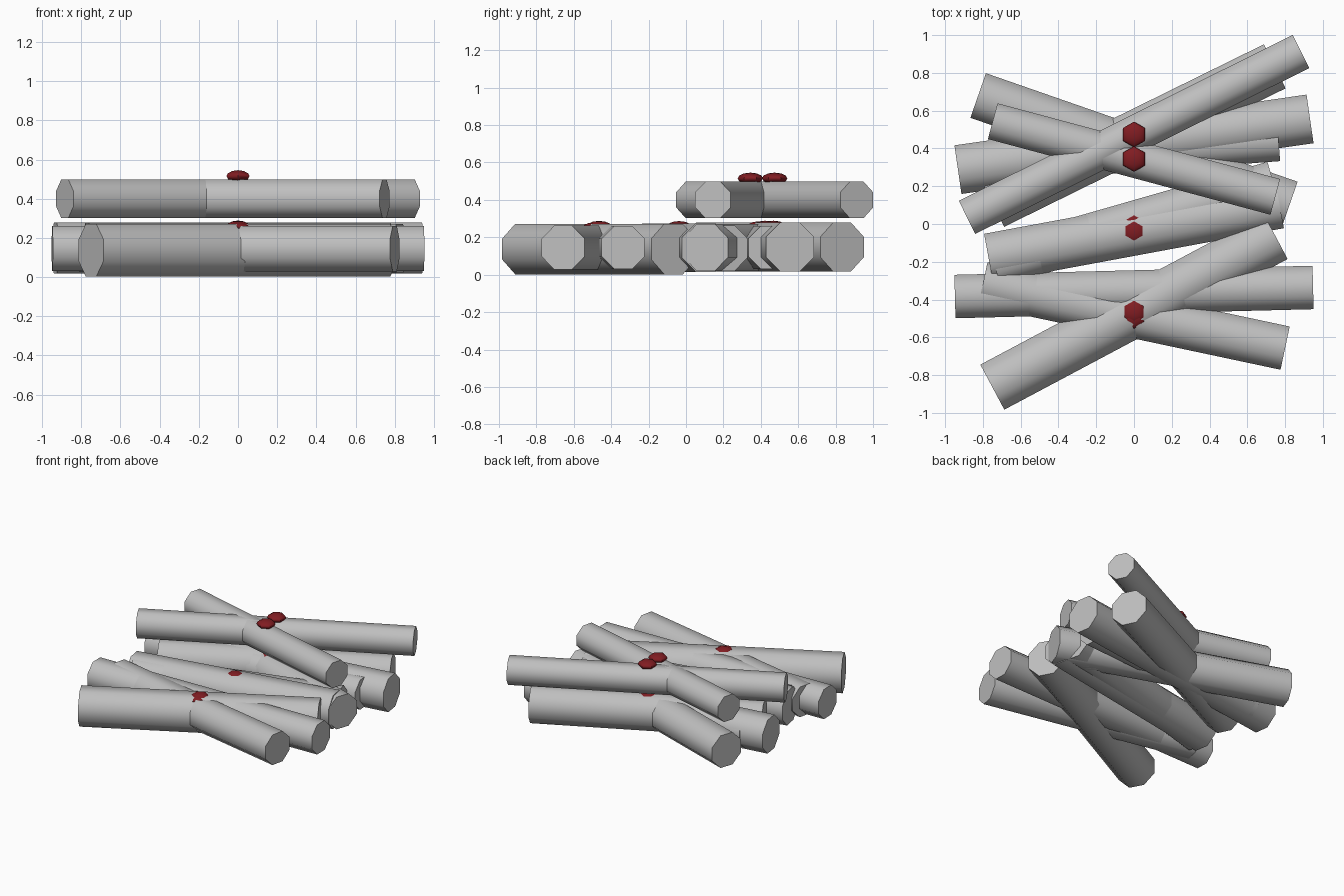
import bpy, math

cube = bpy.data.objects.get("Cube")
if cube:
    bpy.data.objects.remove(cube, do_unlink=True)


def make_material(name, color):
    mat = bpy.data.materials.new(name)
    mat.use_nodes = True
    mat.diffuse_color = (*color, 1)
    mat.node_tree.nodes["Principled BSDF"].inputs["Base Color"].default_value = (*color, 1)
    return mat


grey = make_material("pale grey", (0.52, 0.52, 0.52))
red = make_material("dark red", (0.22, 0.012, 0.016))


def finish(obj, name, mat, angle):
    obj.name = name
    obj.data.materials.append(mat)
    bpy.ops.object.shade_smooth_by_angle(angle=math.radians(angle))


def log(name, y, z, radius, half_x, degrees, knob_z):
    """Eight-sided log centred on x = 0, flat side up, with a red knob at its middle."""
    turn = math.radians(degrees)
    bpy.ops.mesh.primitive_cylinder_add(
        vertices=8, radius=radius / math.cos(math.pi / 8),
        depth=2 * half_x / math.cos(turn))
    obj = bpy.context.object
    # Put a flat side upward, lay the log along x, then swing and place it
    for v in obj.data.vertices:
        a = math.atan2(v.co.y, v.co.x)
        r = v.co.xy.length
        a = (round(a / (math.pi / 4)) + 0.5) * math.pi / 4
        v.co = (v.co.z, r * math.cos(a), r * math.sin(a))
    obj.rotation_euler.z = turn
    obj.location = (0, y, z)
    finish(obj, name, grey, 50)

    # Flattened six-sided knob
    bpy.ops.mesh.primitive_uv_sphere_add(
        segments=6, ring_count=6, radius=0.068, location=(0, y, knob_z))
    knob = bpy.context.object
    knob.scale.z = 0.45
    finish(knob, name + "_knob", red, 50)


# Lower layer: y, z, radius, half extent in x, heading, knob height
log("lower_log_front_diagonal", -0.465, 0.137, 0.135, 0.75, 28, 0.257)
log("lower_log_front_slanted", -0.487, 0.145, 0.117, 0.80, -12, 0.250)
log("lower_log_front_straight", -0.36, 0.145, 0.115, 0.948, 1.45, 0.228)
log("lower_log_middle", -0.037, 0.145, 0.13, 0.77, 10.5, 0.256)
log("lower_log_middle_slanted", 0.0, 0.142, 0.122, 0.74, 16, 0.243)
log("lower_log_back_straight", 0.422, 0.148, 0.13, 0.932, 8.2, 0.258)
log("lower_log_back_slanted", 0.393, 0.145, 0.125, 0.825, -19.2, 0.255)
log("lower_log_back_short", 0.39, 0.145, 0.115, 0.765, 4.3, 0.245)
log("lower_log_back_diagonal", 0.468, 0.148, 0.13, 0.745, 26.2, 0.258)

# Upper layer
log("upper_log_diagonal", 0.474, 0.4, 0.098, 0.884, 26.4, 0.515)
log("upper_log_slanted", 0.344, 0.4, 0.098, 0.748, -15, 0.515)
